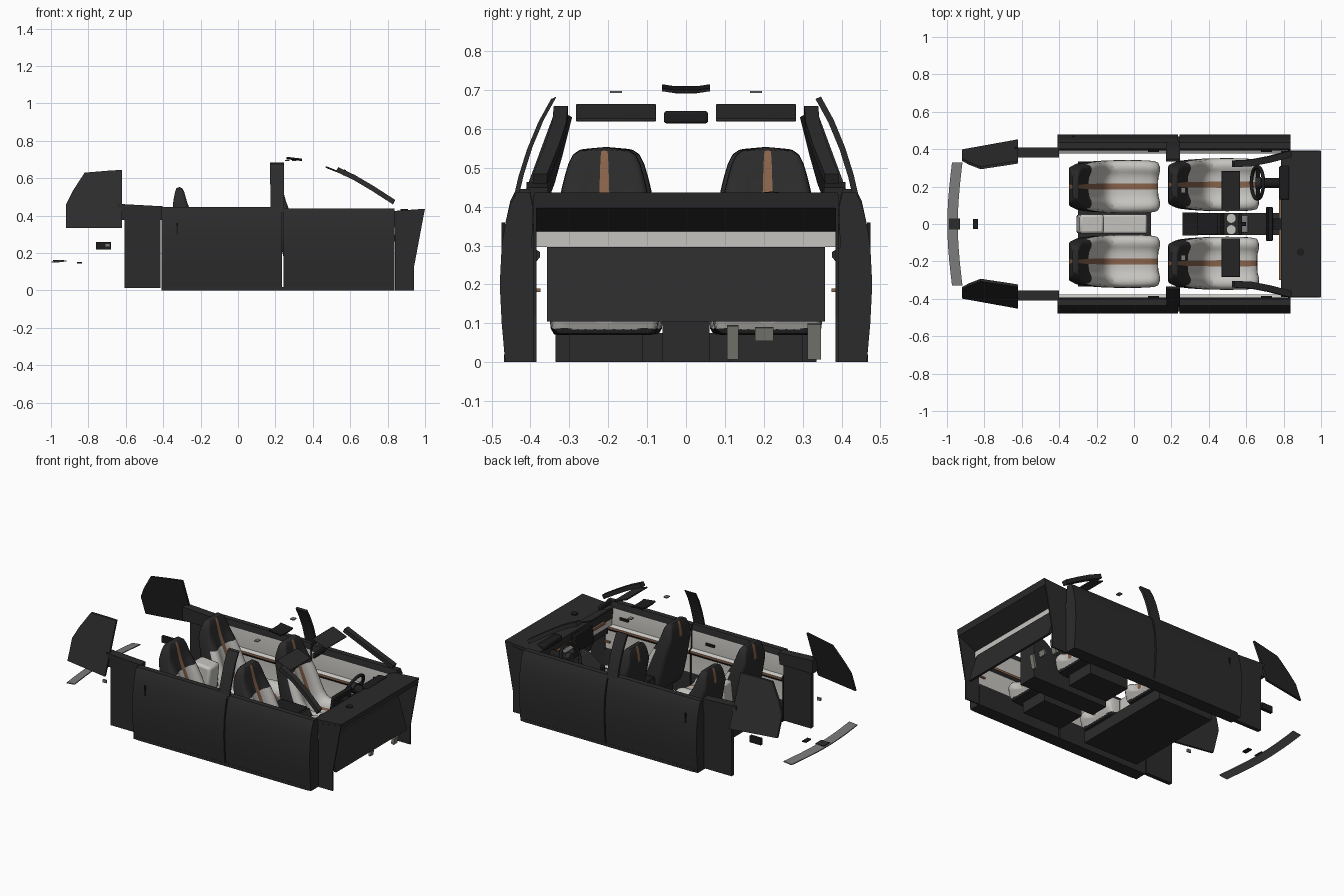
import bpy, bmesh, math
from mathutils import Vector

if "Cube" in bpy.data.objects:
    bpy.data.objects.remove(bpy.data.objects["Cube"])

def mat(name, r, g, b):
    m = bpy.data.materials.new(name)
    m.diffuse_color = (r, g, b, 1)
    m.use_nodes = True
    m.node_tree.nodes["Principled BSDF"].inputs["Base Color"].default_value = m.diffuse_color
    return m

DARK = mat("charcoal trim", .024, .024, .025)
BLACK = mat("black plastic", .012, .012, .013)
LIGHT = mat("light grey leather", .56, .55, .52)
BROWN = mat("brown leather", .25, .125, .07)
MID = mat("mid grey trim", .2, .2, .2)
PEDAL = mat("pedal metal", .2, .2, .18)

def finish(name, bm, mats, smooth=0, bevel=0):
    bmesh.ops.recalc_face_normals(bm, faces=bm.faces)
    me = bpy.data.meshes.new(name)
    bm.to_mesh(me)
    bm.free()
    ob = bpy.data.objects.new(name, me)
    bpy.context.collection.objects.link(ob)
    for m in mats:
        me.materials.append(m)
    if bevel:
        b = ob.modifiers.new("bevel", 'BEVEL')
        b.width, b.segments = bevel, 2
    if smooth:
        bpy.ops.object.select_all(action='DESELECT')
        ob.select_set(True)
        bpy.context.view_layer.objects.active = ob
        bpy.ops.object.shade_smooth_by_angle(angle=math.radians(smooth))
    return ob

def rings(name, loops, mats, rule=None, smooth=0, bevel=0, cap=0):
    """Skin closed loops one after another; rule(segment, edge) gives the material."""
    bm = bmesh.new()
    vs = [[bm.verts.new(p) for p in lp] for lp in loops]
    n = len(vs[0])
    for i in range(len(vs) - 1):
        for j in range(n):
            k = (j + 1) % n
            f = bm.faces.new((vs[i][j], vs[i][k], vs[i + 1][k], vs[i + 1][j]))
            f.material_index = rule(i, j) if rule else 0
    bm.faces.new(vs[0])
    bm.faces.new(vs[-1]).material_index = cap
    return finish(name, bm, mats, smooth, bevel)

def box(name, x, y, z, m, bevel=0, tilt=0):
    c = Vector((sum(x) / 2, sum(y) / 2, sum(z) / 2))
    def P(a, b, d):
        dx, dz = a - c.x, d - c.z
        return (c.x + dx * math.cos(tilt) + dz * math.sin(tilt), b,
                c.z - dx * math.sin(tilt) + dz * math.cos(tilt))
    lp = [[P(x[0], b, z[0]), P(x[1], b, z[0]), P(x[1], b, z[1]), P(x[0], b, z[1])] for b in y]
    return rings(name, lp, [m], smooth=30 if bevel else 0, bevel=bevel)

def prism_y(name, prof, y0, y1, mats, rule=None, **kw):
    return rings(name, [[(x, y, z) for x, z in prof] for y in (y0, y1)], mats, rule, **kw)

def ribbon(name, pts, w, t, m):
    w, t = Vector(w), Vector(t)
    lp = [[Vector(p) + w + t, Vector(p) - w + t, Vector(p) - w - t, Vector(p) + w - t] for p in pts]
    return rings(name, lp, [m], smooth=30)

def disc(name, c, r, h, m, axis='Z'):
    bm = bmesh.new()
    bmesh.ops.create_cone(bm, cap_ends=True, segments=24, radius1=r, radius2=r, depth=h)
    ob = finish(name, bm, [m], 30)
    ob.location = c
    if axis == 'X':
        ob.rotation_euler = (0, math.pi / 2, 0)
    return ob

# Seat: rows of (front x, front z, back x, back z, half width)
ROWS = [(.475, .10, .46, .085, .125), (.485, .15, .46, .072, .135), (.45, .18, .44, .07, .143),
        (.32, .168, .32, .07, .146), (.22, .155, .15, .07, .143), (.185, .20, .08, .10, .138),
        (.14, .31, .045, .25, .136), (.105, .395, .012, .41, .122), (.085, .44, -.003, .45, .113),
        (.068, .51, .012, .52, .095), (.055, .553, .02, .556, .075)]
US = [-1, -.85, -.6, -.45, -.075, .075, .45, .6, .85, 1]

def seat(name, x0, yc):
    loops = []
    for i, (fx, fz, bx, bz, hw) in enumerate(ROWS):
        n = Vector((fx - bx, 0, fz - bz)).normalized()
        lp = []
        for u in US:
            o = .022 if .55 < abs(u) < .9 and i < 8 else 0
            lp.append((x0 + fx + n.x * o, yc + u * hw, fz + n.z * o))
        for u in reversed(US):
            lp.append((x0 + bx, yc + u * hw * .97, bz))
        loops.append(lp)
    def rule(i, j):
        if j == 4 or (j == 14 and i >= 8):
            return 2
        if i >= 7 or (i >= 5 and j >= 9) or 9 < j < 19:
            return 1
        return 0
    ob = rings(name, loops, [LIGHT, DARK, BROWN], rule, smooth=60, cap=1)
    s = ob.modifiers.new("soft", 'SUBSURF')
    s.levels = s.render_levels = 1

for s, side in ((1, "left"), (-1, "right")):
    seat(side + " front seat", .18, s * .21)
    seat(side + " rear seat", -.35, s * .2)
    box(side + " front seat base", (.30, .58), sorted((s * .11, s * .30)), (0, .08), DARK)

    # Doors: outer bulge, top ledge, light inner panel and brown strip
    prof = [(.465, 0), (.474, .1), (.479, .2), (.474, .3), (.464, .36), (.452, .41), (.436, .442),
            (.402, .442), (.394, .405), (.396, .295), (.376, .284), (.376, .270), (.388, .255),
            (.388, .14), (.385, .12), (.385, 0)]
    inner = {8: 1, 9: 1, 10: 2, 11: 0, 12: 1}
    for nm, a, b, dz in (("front door", .242, .838, -.004), ("rear door", -.408, .234, .004)):
        rings(f"{side} {nm}", [[(x, s * y, z + (dz if z > .4 else 0)) for y, z in prof] for x in (a, b)],
              [DARK, LIGHT, BROWN], lambda i, j: inner.get(j, 0), smooth=25)
        box(f"{side} {nm} inner handle", (b - .16, b - .10), sorted((s * .385, s * .398)), (.34, .355), BLACK)
    box(side + " rear door latch", (-.33, -.32), sorted((s * .465, s * .4745)), (.30, .36), BLACK)
    box(side + " sill", (-.385, .82), sorted((s * .388, s * .468)), (0, .02), DARK)

    # Rear side panels
    box(side + " rear lower panel", (-.608, -.415), sorted((s * .385, s * .41)), (.012, .378), DARK)
    prism_y(side + " rear shoulder trim", [(-.64, .378), (-.41, .378), (-.40, .45), (-.64, .463)],
            s * .355, s * .41, [DARK])

    # Rear roof pillar panel, leaning inwards
    cp = [(-.92, .333), (-.62, .333), (-.62, .645), (-.70, .64), (-.82, .63), (-.885, .53), (-.92, .46)]
    rings(side + " rear pillar",
          [[(x, s * (.452 - .37 * (z - .335) - .18 * (-.62 - x) - t), z) for x, z in cp] for t in (0, .014)], [DARK])

    # Centre pillar, arched
    ribbon(side + " centre pillar", [(.21, s * .438, .42), (.21, s * .424, .48), (.21, s * .402, .55),
           (.208, s * .373, .62), (.208, s * .34, .68)], (.037, 0, 0), (0, .007, .003), DARK)
    # Windscreen pillar
    ribbon(side + " windscreen pillar", [(.53, s * .322, .647), (.62, s * .326, .605), (.72, s * .345, .546),
           (.835, s * .375, .472)], (0, .018, 0), (.006, 0, .012), DARK)
    # Sun visor and roof lamp
    box(side + " sun visor", (.465, .57), sorted((s * .077, s * .283)), (.637, .646), DARK, .003, tilt=.38)
    box(side + " roof lamp", (.25, .275), sorted((s * .165, s * .195)), (.692, .698), MID)
    # Dashboard side panel
    prism_y(side + " kick panel", [(.84, 0), (.94, 0), (.94, .12), (.998, .43), (.84, .40)],
            s * .384, s * .392, [DARK])
    box(side + " dash end trim", (.80, .838), sorted((s * .374, s * .384)), (.18, .19), BROWN)

# Rear bench base and armrest
box("rear seat base", (-.30, .09), (-.335, .335), (0, .075), DARK)
box("rear armrest", (-.30, .07), (-.052, .052), (.08, .17), LIGHT, .012)
box("rear armrest back", (-.30, -.17), (-.052, .052), (.15, .36), LIGHT, .015, tilt=.1)

# Dashboard: overhanging hood, light band, slanted toe panel
prism_y("dashboard hood", [(.785, .405), (.83, .425), (1.0, .437), (.992, .397), (.87, .336), (.79, .336)],
        -.39, .39, [DARK])
box("dashboard light band", (.79, .87), (-.385, .385), (.296, .336), LIGHT)
box("dashboard brown strip", (.776, .792), (-.30, .30), (.336, .352), BROWN)
prism_y("lower dashboard", [(.80, .296), (.88, .296), (.94, .105), (.925, .105), (.86, .27), (.80, .25)],
        -.357, .357, [DARK])
disc("dash speaker", (.89, -.15, .431), .02, .008, BLACK)
box("instrument hood", (.775, .83), (.13, .31), (.40, .432), BLACK, .008)
box("centre screen", (.712, .735), (-.09, .09), (.32, .425), BLACK, .004, tilt=.15)
box("screen arm", (.73, .83), (-.03, .03), (.35, .39), BLACK)

# Steering wheel and column
bpy.ops.mesh.primitive_torus_add(major_radius=.086, minor_radius=.010, major_segments=32, minor_segments=8,
                                 location=(.66, .22, .35), rotation=(0, math.radians(-68), 0))
wheel = bpy.context.object
wheel.name = "steering wheel rim"
wheel.data.materials.append(BLACK)
bpy.ops.object.shade_smooth()
box("steering wheel spokes", (.655, .672), (.14, .30), (.335, .362), BLACK, .005, tilt=.3)
disc("steering wheel hub", (.665, .22, .35), .032, .03, DARK, 'X')
disc("steering column", (.735, .22, .345), .027, .13, BLACK, 'X')

# Centre console with cup holders and selector
prism_y("centre console", [(.26, 0), (.80, 0), (.80, .29), (.72, .27), (.62, .20), (.48, .19), (.46, .225), (.26, .225)],
        -.06, .06, [DARK])
box("console armrest pad", (.26, .45), (-.056, .056), (.222, .236), BLACK, .005)
for y in (-.03, .03):
    disc("cup holder", (.52, y, .194), .024, .008, LIGHT)
box("console tray", (.56, .61), (-.045, .045), (.19, .204), MID, .004)
box("gear selector", (.575, .60), (-.012, .012), (.20, .24), BLACK, .005)

# Pedals
box("accelerator pedal", (.85, .865), (.105, .135), (.008, .095), PEDAL, tilt=.2)
box("brake pedal", (.85, .862), (.178, .225), (.055, .09), PEDAL, tilt=.2)
box("foot rest", (.865, .885), (.312, .347), (.008, .10), PEDAL, tilt=.2)

# Mirror and overhead console
box("rear view mirror", (.56, .578), (-.057, .057), (.614, .646), BLACK, .007)
ribbon("overhead console", [(.30, -.062, .706), (.30, -.03, .701), (.30, .03, .701), (.30, .062, .706)],
       (.042, 0, -.005), (0, 0, .004), BLACK)
box("overhead lamp strip", (.29, .31), (-.028, .028), (.691, .697), BROWN)

# Boot area: sill strip, latch and side fittings
ribbon("boot sill strip", [(-.945 - .025 * math.cos(y / .33 * 1.57), y, .155) for y in
       [-.33 + .066 * i for i in range(11)]], (.028, 0, .003), (0, 0, .003), MID)
box("boot sill latch", (-.99, -.93), (-.03, .03), (.157, .162), DARK)
box("boot floor catch", (-.862, -.835), (-.026, .026), (.145, .152), BLACK)
box("boot side tray", (-.76, -.68), (.315, .335), (.22, .26), BLACK)
box("boot side lamp", (-.71, -.685), (-.345, -.335), (.232, .25), PEDAL)
